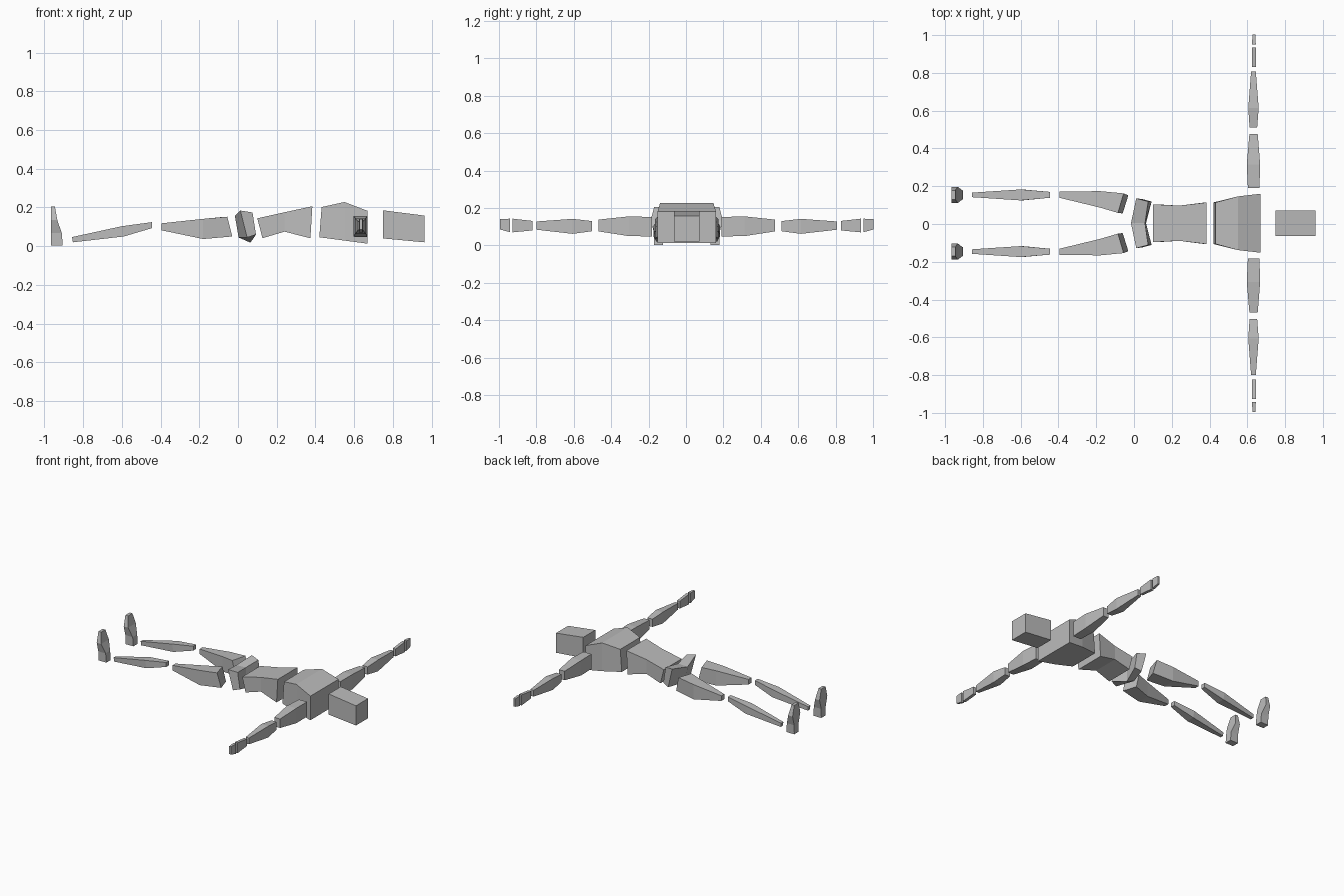
import bpy
import bmesh

CY = 0.004  # plane of left/right symmetry
grey = bpy.data.materials.new("plain grey")
grey.diffuse_color = (0.5, 0.5, 0.5, 1)


def loft(name, rings, side=1):
    """Skin four-cornered rings and cap both ends; side=-1 gives the mirrored part."""
    bm = bmesh.new()
    loops = [[bm.verts.new((x, CY + side * y, z)) for x, y, z in r] for r in rings]
    for a, b in zip(loops, loops[1:]):
        for i in range(4):
            j = (i + 1) % 4
            bm.faces.new((a[i], a[j], b[j], b[i]))
    bm.faces.new(loops[0])
    bm.faces.new(loops[-1])
    bmesh.ops.recalc_face_normals(bm, faces=bm.faces)
    mesh = bpy.data.meshes.new(name)
    bm.to_mesh(mesh)
    bm.free()
    mesh.materials.append(grey)
    bpy.context.collection.objects.link(bpy.data.objects.new(name, mesh))


def across_x(x_top, x_bot, y0, y1, z0, z1):
    """Ring for parts running along x."""
    return [(x_bot, y0, z0), (x_bot, y1, z0), (x_top, y1, z1), (x_top, y0, z1)]


def across_y(y, x0, x1, z0, z1):
    """Ring for parts running along y."""
    return [(x0, y, z0), (x1, y, z0), (x1, y, z1), (x0, y, z1)]


def across_z(z, x0, x1, half, y=0.15):
    """Ring for parts running along z."""
    return [(x0, y - half, z), (x1, y - half, z), (x1, y + half, z), (x0, y + half, z)]


# head, chest and abdomen
loft("head", [across_x(0.75, 0.75, -0.067, 0.067, 0.04, 0.185),
              across_x(0.962, 0.962, -0.067, 0.067, 0.02, 0.158)])
loft("chest", [across_x(0.432, 0.42, -0.11, 0.11, 0.046, 0.202),
               across_x(0.55, 0.55, -0.142, 0.142, 0.029, 0.228),
               across_x(0.67, 0.67, -0.156, 0.156, 0.013, 0.182)])
loft("abdomen", [across_x(0.10, 0.126, -0.10, 0.10, 0.041, 0.144),
                 across_x(0.24, 0.24, -0.093, 0.093, 0.075, 0.175),
                 across_x(0.384, 0.374, -0.11, 0.11, 0.041, 0.206)])

# pelvis, bent forward to the crotch in the middle
hip = [(0.012, 0.132, 0.184), (0.075, 0.115, 0.174), (0.093, 0.115, 0.06), (0.047, 0.127, 0.045)]
crotch = [(-0.016, 0, 0.157), (0.058, 0, 0.16), (0.064, 0, 0.018), (0.003, 0, 0.045)]
loft("pelvis", [[(x, -y, z) for x, y, z in hip], crotch, hip])

for side, label in ((1, "left"), (-1, "right")):
    # leg
    loft(label + "_thigh", [
        across_x(-0.395, -0.395, 0.135, 0.167, 0.082, 0.118),
        across_x(-0.18, -0.18, 0.083, 0.17, 0.037, 0.141),
        [(-0.06, 0.052, 0.05), (-0.03, 0.148, 0.05), (-0.055, 0.158, 0.152), (-0.085, 0.055, 0.15)],
    ], side)
    loft(label + "_shin", [
        across_x(-0.857, -0.853, 0.138, 0.162, 0.02, 0.047),
        across_x(-0.6, -0.59, 0.121, 0.179, 0.05, 0.103),
        across_x(-0.445, -0.445, 0.135, 0.166, 0.093, 0.124)], side)
    # foot, toes pointing up
    loft(label + "_foot", [
        across_z(0.003, -0.967, -0.905, 0.024),
        across_z(0.067, -0.967, -0.91, 0.025),
        across_z(0.134, -0.967, -0.933, 0.043),
        across_z(0.206, -0.967, -0.946, 0.024)], side)
    # arm
    loft(label + "_upper_arm", [
        across_y(0.186, 0.603, 0.664, 0.048, 0.152),
        across_y(0.31, 0.597, 0.668, 0.05, 0.155),
        across_y(0.472, 0.611, 0.655, 0.075, 0.138)], side)
    loft(label + "_forearm", [
        across_y(0.506, 0.612, 0.652, 0.076, 0.13),
        across_y(0.61, 0.605, 0.66, 0.062, 0.142),
        across_y(0.803, 0.62, 0.645, 0.084, 0.128)], side)
    # hand
    loft(label + "_palm", [
        across_y(0.826, 0.624, 0.645, 0.08, 0.131),
        across_y(0.931, 0.624, 0.645, 0.07, 0.143)], side)
    loft(label + "_fingers", [
        across_y(0.946, 0.625, 0.645, 0.071, 0.143),
        across_y(0.998, 0.627, 0.642, 0.085, 0.14)], side)
